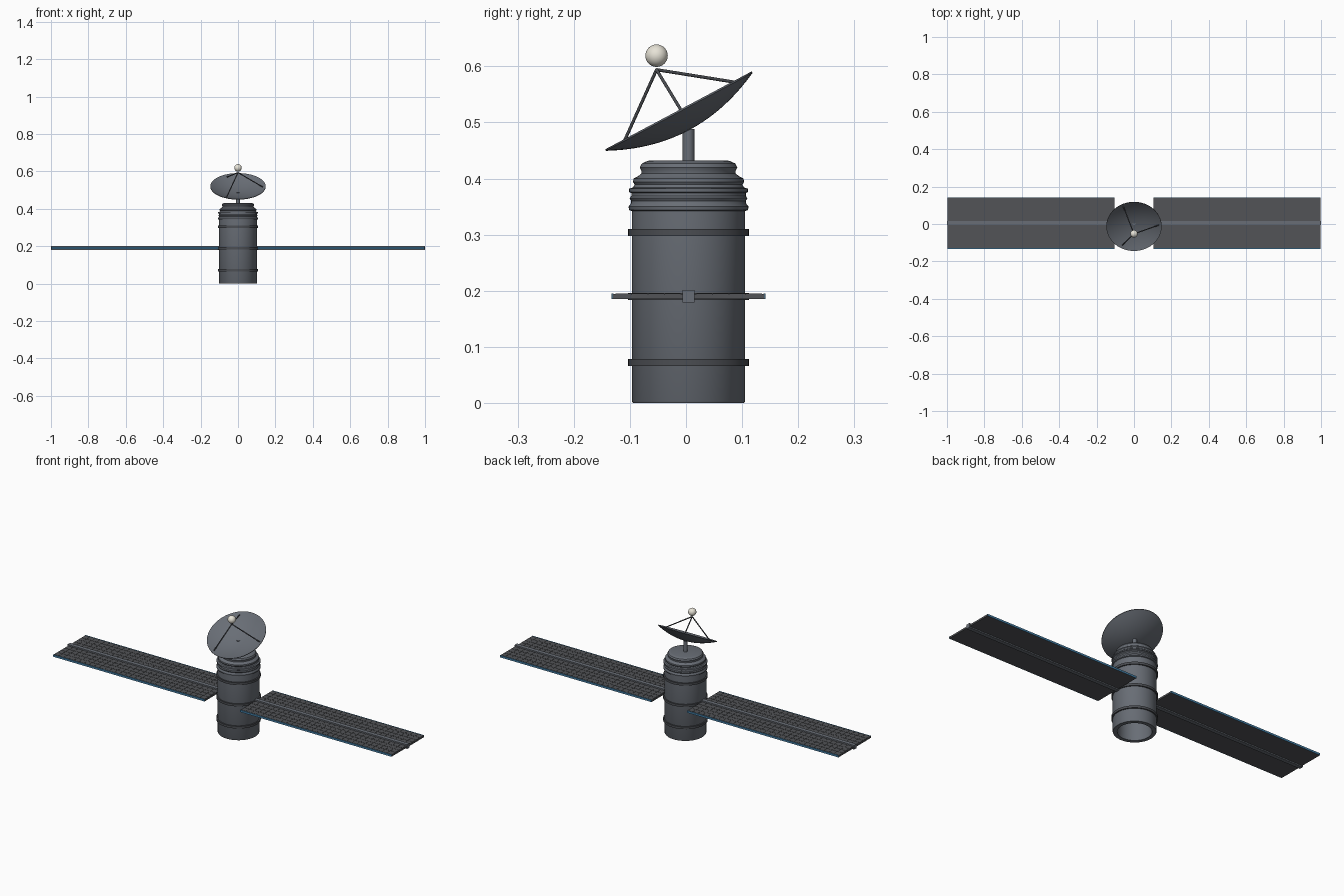
import bpy, bmesh, math
from mathutils import Vector, Matrix

if "Cube" in bpy.data.objects:
    bpy.data.objects.remove(bpy.data.objects["Cube"])

CY = 0.0045          # y of the body axis
PZ = 0.19            # height of the solar wings


def mat(name, r, g, b):
    m = bpy.data.materials.new(name)
    m.diffuse_color = (r, g, b, 1)
    m.use_nodes = True
    m.node_tree.nodes["Principled BSDF"].inputs["Base Color"].default_value = m.diffuse_color
    return m


STEEL = mat("steel", 0.14, 0.155, 0.18)
DARK = mat("dark_grey", 0.07, 0.075, 0.085)
CELL = mat("cell_grey", 0.085, 0.088, 0.095)
BLUE = mat("blue_edge", 0.06, 0.22, 0.40)
CREAM = mat("cream", 0.80, 0.77, 0.68)


def finish(bm, name, material, smooth=True):
    bmesh.ops.recalc_face_normals(bm, faces=bm.faces)
    me = bpy.data.meshes.new(name)
    bm.to_mesh(me)
    bm.free()
    ob = bpy.data.objects.new(name, me)
    bpy.context.collection.objects.link(ob)
    me.materials.append(material)
    if smooth:
        bpy.ops.object.select_all(action='DESELECT')
        ob.select_set(True)
        bpy.context.view_layer.objects.active = ob
        bpy.ops.object.shade_smooth_by_angle(angle=math.radians(35))
    return ob


def lathe(name, profile, material, seg=48, closed=False, matrix=None):
    """Spin (radius, height) points around z."""
    bm = bmesh.new()
    pts = profile + profile[:1] if closed else profile
    vs = [bm.verts.new((r, 0, z)) for r, z in pts]
    edges = [bm.edges.new(p) for p in zip(vs, vs[1:])]
    bmesh.ops.spin(bm, geom=vs + edges, cent=(0, 0, 0), axis=(0, 0, 1),
                   angle=math.tau, steps=seg)
    bmesh.ops.remove_doubles(bm, verts=bm.verts, dist=1e-5)
    bm.transform(matrix or Matrix.Translation((0, CY, 0)))
    return finish(bm, name, material)


def add_box(bm, x0, x1, y0, y1, z0, z1):
    m = Matrix.Translation(((x0 + x1) / 2, (y0 + y1) / 2, (z0 + z1) / 2)) \
        @ Matrix.Diagonal((x1 - x0, y1 - y0, z1 - z0, 1))
    bmesh.ops.create_cube(bm, size=1, matrix=m)


def boxes(name, items, material):
    bm = bmesh.new()
    for b in items:
        add_box(bm, *b)
    return finish(bm, name, material, smooth=False)


def rod(name, a, b, r, material):
    a, b = Vector(a), Vector(b)
    d = b - a
    bm = bmesh.new()
    m = Matrix.Translation((a + b) / 2) @ d.to_track_quat('Z', 'Y').to_matrix().to_4x4()
    bmesh.ops.create_cone(bm, cap_ends=True, segments=16, radius1=r, radius2=r,
                          depth=d.length, matrix=m)
    return finish(bm, name, material)


# Hollow body with stepped shoulder
lathe("body", [
    (0, 0.30), (0.080, 0.30), (0.080, 0.0), (0.099, 0.0), (0.101, 0.003),
    (0.101, 0.342), (0.106, 0.344), (0.107, 0.350), (0.103, 0.355),
    (0.102, 0.360), (0.105, 0.365), (0.102, 0.369), (0.102, 0.374),
    (0.106, 0.376), (0.106, 0.382), (0.099, 0.384), (0.096, 0.389),
    (0.099, 0.394), (0.098, 0.400), (0.090, 0.404), (0.084, 0.409),
    (0.084, 0.414), (0.087, 0.420), (0.083, 0.427), (0.074, 0.431),
    (0.070, 0.432), (0, 0.432)], STEEL)

# Straps around the body
for name, z in (("lower_strap", 0.072), ("middle_strap", PZ), ("upper_strap", 0.304)):
    h = 0.006
    lathe(name, [(0.099, z - h), (0.1075, z - h), (0.1075, z + h), (0.099, z + h)],
          DARK, closed=True)

# Solar wings, left and right
Y0, Y1 = -0.133, 0.142
for side, s in (("left", -1), ("right", 1)):
    def sx(a, b):
        return (min(s * a, s * b), max(s * a, s * b))

    boxes(side + "_panel", [(*sx(0.104, 0.997), Y0 + 0.002, Y1 - 0.002,
                             PZ - 0.005, PZ + 0.004)], CELL)
    boxes(side + "_panel_edges",
          [(*sx(0.104, 0.997), y, y + 0.004, PZ - 0.005, PZ + 0.005)
           for y in (Y0, Y1 - 0.004)], BLUE)
    boxes(side + "_spar", [(*sx(0.095, 1.0), CY - 0.0105, CY + 0.0105,
                            PZ - 0.011, PZ + 0.011)], STEEL)
    # thin cells on the upper face
    cells = []
    n, m = 30, 4
    w = 0.89 / n
    for y_start in (Y0 + 0.006, CY + 0.013):
        d = (Y1 - 0.006 - (CY + 0.013)) / m
        for i in range(n):
            for j in range(m):
                x, y = 0.106 + i * w, y_start + j * d
                cells.append((*sx(x + 0.001, x + w - 0.001), y + 0.001, y + d - 0.001,
                              PZ + 0.003, PZ + 0.005))
    boxes(side + "_cells", cells, CELL)

# Dish: shallow bowl tilted to the front
C = Vector((0, -0.0135, 0.5215))
TILT = math.radians(28)
DM = Matrix.Translation(C) @ Matrix.Rotation(TILT, 4, 'X')
R, DEPTH = 0.148, 0.037


def bowl(r):
    return -DEPTH * (1 - (r / R) ** 2)


radii = [R * i / 10 for i in range(11)]
lathe("dish", [(r, bowl(r)) for r in radii]
      + [(r, bowl(r) - 0.003) for r in reversed(radii)], STEEL, seg=48, matrix=DM)

# Mast carrying the dish
rod("mast", (0, CY, 0.425), (0, CY, 0.488), 0.0105, STEEL)

# Three struts meeting at the feed
apex = Vector((0, -0.0525, 0.594))
for i, deg in enumerate((2, 116, 242)):
    a = math.radians(deg)
    r = 0.132
    foot = DM @ Vector((r * math.cos(a), r * math.sin(a), bowl(r)))
    rod(f"strut_{i + 1}", foot, apex, 0.0028, DARK)

# Feed ball
bm = bmesh.new()
bmesh.ops.create_uvsphere(bm, u_segments=32, v_segments=16, radius=0.02,
                          matrix=Matrix.Translation((0, -0.0525, 0.619)))
finish(bm, "feed_ball", CREAM)
